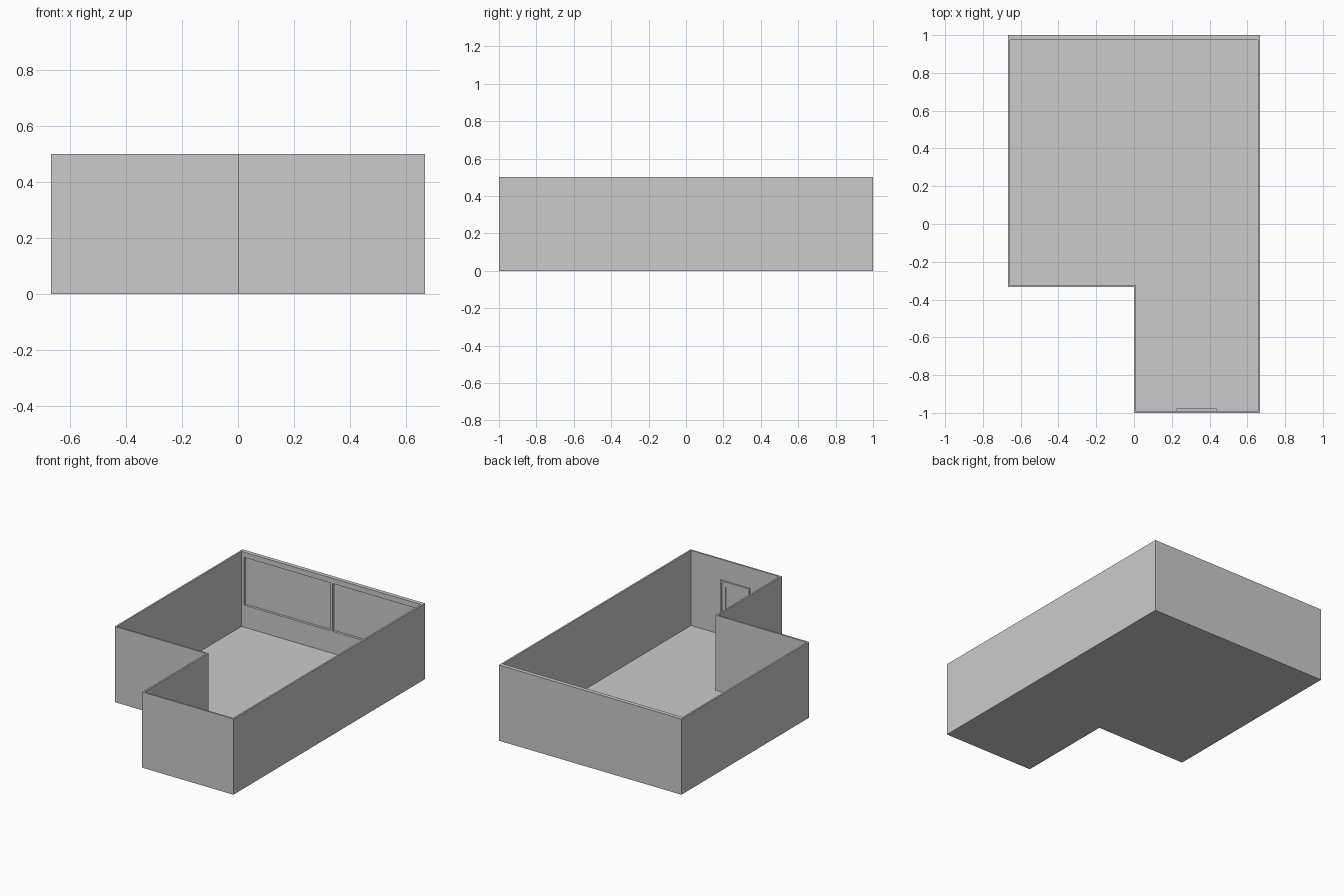
import bpy, bmesh

if "Cube" in bpy.data.objects:
    bpy.data.objects.remove(bpy.data.objects["Cube"])

X, H, FLOOR, T = 0.667, 0.5, 0.004, 0.011


def make_object(name, bm):
    bmesh.ops.recalc_face_normals(bm, faces=bm.faces)
    mesh = bpy.data.meshes.new(name)
    bm.to_mesh(mesh)
    bm.free()
    ob = bpy.data.objects.new(name, mesh)
    bpy.context.collection.objects.link(ob)
    return ob


def outline(inset):
    """L-shaped plan, shrunk inwards by inset."""
    i = inset
    return [(-X + i, 1 - i), (-X + i, -0.333 + i), (i, -0.333 + i),
            (i, -1 + i), (X - i, -1 + i), (X - i, 1 - i)]


def slab(name, pts, z0, z1):
    bm = bmesh.new()
    face = bm.faces.new([bm.verts.new((x, y, z0)) for x, y in pts])
    ext = bmesh.ops.extrude_face_region(bm, geom=[face], use_keep_orig=True)
    for v in ext["geom"]:
        if isinstance(v, bmesh.types.BMVert):
            v.co.z = z1
    return make_object(name, bm)


def shell(name, outer, inner, z0, z1):
    """Closed wall between two matching plan outlines."""
    bm = bmesh.new()
    loops = [[bm.verts.new((x, y, z)) for x, y in pts]
             for pts, z in ((outer, z0), (outer, z1), (inner, z1), (inner, z0))]
    n = len(outer)
    for k in range(4):
        a, b = loops[k], loops[(k + 1) % 4]
        for i in range(n):
            j = (i + 1) % n
            bm.faces.new((a[i], a[j], b[j], b[i]))
    return make_object(name, bm)


def box(name, x0, x1, y0, y1, z0, z1):
    return slab(name, [(x0, y0), (x1, y0), (x1, y1), (x0, y1)], z0, z1)


# Floor and outer walls
slab("floor", outline(0), 0, FLOOR)
shell("walls", outline(0), outline(T), FLOOR, H)

# Back wall lining that leaves two large blind window recesses
L, Y0, Y1 = X - T, 0.973, 1 - T
SILL, HEAD = 0.15, 0.465
box("window_sill_wall", -L, L, Y0, Y1, FLOOR, SILL)
box("window_head", -L, L, Y0, Y1, HEAD, H)
for name, a, b in (("left_window_post", -L, -0.637),
                   ("window_mullion", -0.01, 0.01),
                   ("right_window_post", 0.637, L)):
    box(name, a, b, Y0, Y1, SILL, HEAD)


# Door on the inside of the front wall: raised frame and panel
def door_frame(name, x0, x1, top, w, y1):
    y0 = -1 + T
    box(name + "_left", x0, x0 + w, y0, y1, FLOOR, top)
    box(name + "_right", x1 - w, x1, y0, y1, FLOOR, top)
    box(name + "_head", x0 + w, x1 - w, y0, y1, top - w, top)


door_frame("door_frame", 0.225, 0.437, 0.365, 0.012, -0.978)
door_frame("door_border", 0.237, 0.425, 0.353, 0.024, -0.983)
